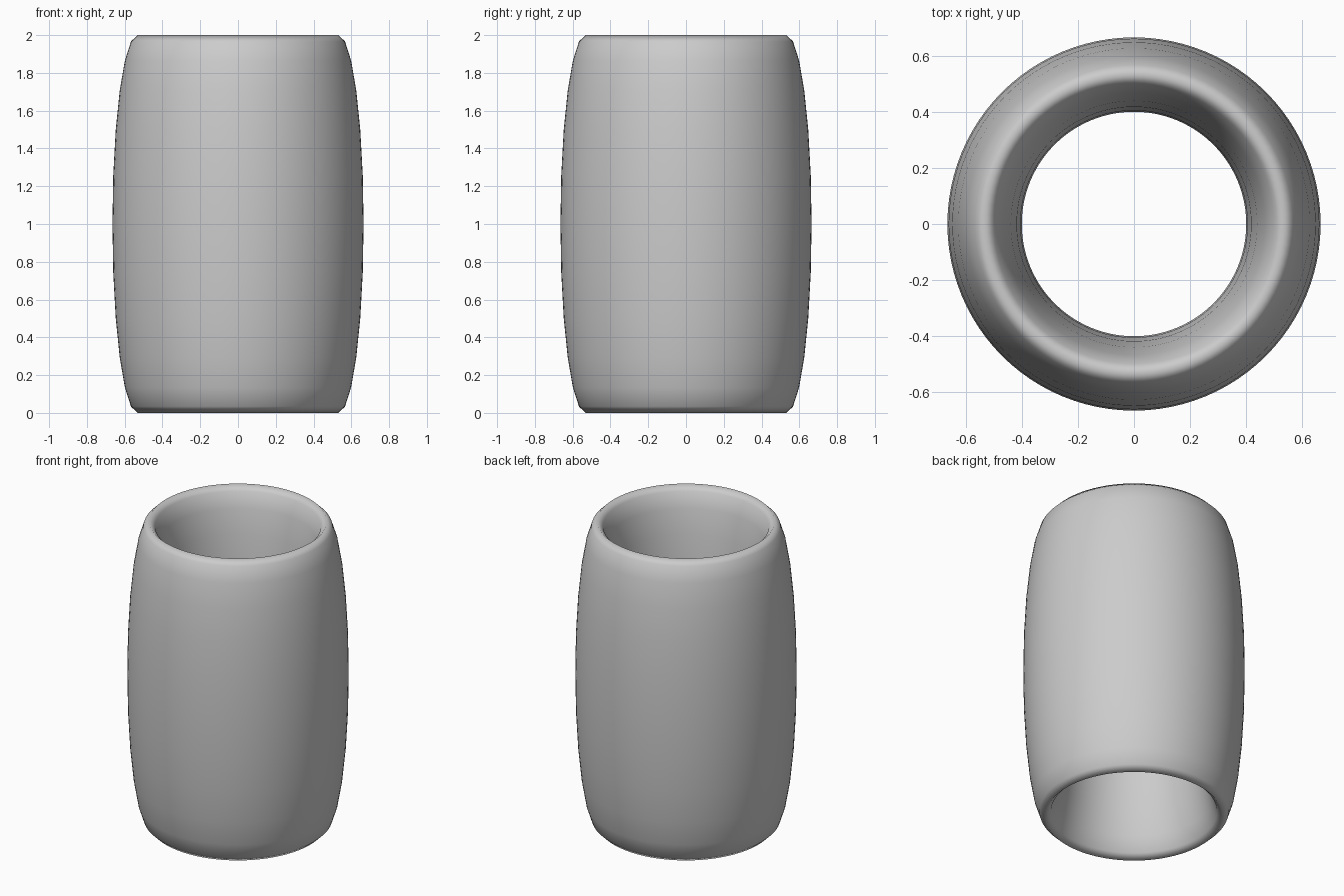
import bpy

if "Cube" in bpy.data.objects:
    bpy.data.objects.remove(bpy.data.objects["Cube"])

# Tall ring: a torus stretched vertically so its tube section is a slim ellipse
INNER, OUTER, HEIGHT = 0.40, 0.665, 2.0
tube = (OUTER - INNER) / 2

bpy.ops.mesh.primitive_torus_add(
    major_radius=(INNER + OUTER) / 2, minor_radius=tube,
    major_segments=96, minor_segments=24,
    location=(0, 0, HEIGHT / 2))
ring = bpy.context.object
ring.name = "stretched_ring"
ring.scale.z = HEIGHT / 2 / tube
bpy.ops.object.transform_apply(location=False, rotation=False, scale=True)
bpy.ops.object.shade_smooth()
